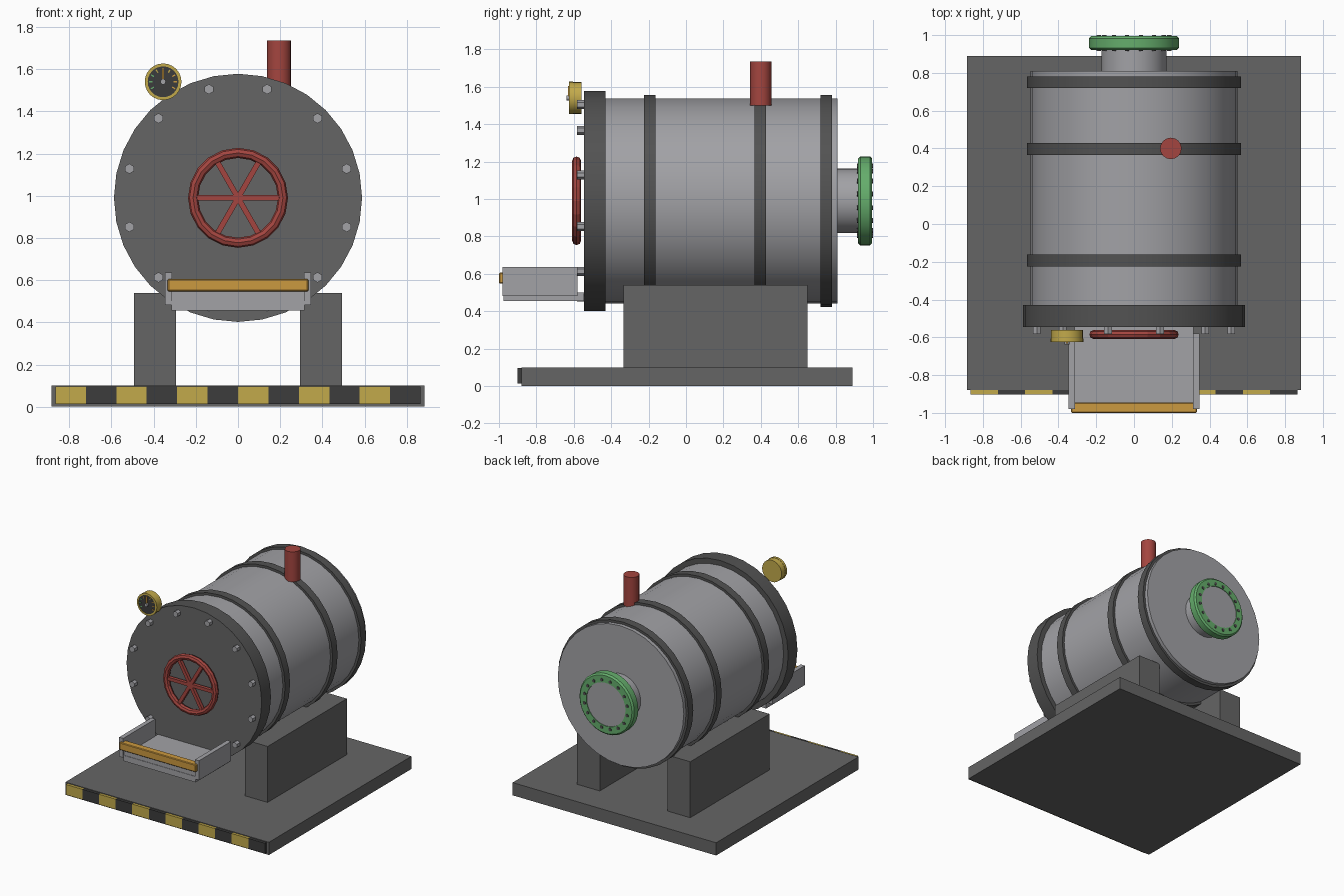
import bpy, bmesh, math
from mathutils import Matrix, Vector

cube = bpy.data.objects.get("Cube")
if cube:
    bpy.data.objects.remove(cube, do_unlink=True)


def material(name, r, g, b):
    m = bpy.data.materials.new(name)
    m.use_nodes = True
    m.diffuse_color = (r, g, b, 1)
    m.node_tree.nodes["Principled BSDF"].inputs["Base Color"].default_value = (r, g, b, 1)
    return m


steel = material("light steel", 0.36, 0.36, 0.38)
grey = material("dark grey", 0.13, 0.13, 0.13)
iron = material("band iron", 0.085, 0.085, 0.085)
black = material("black", 0.045, 0.045, 0.045)
yellow = material("yellow", 0.54, 0.40, 0.07)
orange = material("orange", 0.60, 0.32, 0.05)
red = material("red", 0.37, 0.06, 0.05)
green = material("green", 0.13, 0.42, 0.15)

AXIS = 0.99  # height of the drum axis


def finish(name, bm, mat, smooth=False):
    bmesh.ops.recalc_face_normals(bm, faces=bm.faces)
    mesh = bpy.data.meshes.new(name)
    bm.to_mesh(mesh)
    bm.free()
    mesh.materials.append(mat)
    ob = bpy.data.objects.new(name, mesh)
    bpy.context.collection.objects.link(ob)
    if smooth:
        bpy.ops.object.select_all(action='DESELECT')
        ob.select_set(True)
        bpy.context.view_layer.objects.active = ob
        bpy.ops.object.shade_smooth_by_angle(angle=math.radians(35))
    return ob


def box(name, mat, x, y, z, bevel=0):
    """Box from three (low, high) ranges."""
    bm = bmesh.new()
    size = [b - a for a, b in (x, y, z)]
    mid = [(a + b) / 2 for a, b in (x, y, z)]
    bmesh.ops.create_cube(bm, size=1, matrix=Matrix.Translation(mid) @ Matrix.Diagonal((*size, 1)))
    if bevel:
        bmesh.ops.bevel(bm, geom=bm.edges[:], offset=bevel, segments=1, affect='EDGES')
    return finish(name, bm, mat)


def lathe(name, mat, profile, x=0, z=AXIS, sides=32, smooth=True, closed=False):
    """Spin (radius, y) points about an axis that runs along y."""
    bm = bmesh.new()
    verts = [bm.verts.new((x, y, z + r)) for r, y in profile]
    pairs = list(zip(verts, verts[1:]))
    if closed:
        pairs.append((verts[-1], verts[0]))
    edges = [bm.edges.new(p) for p in pairs]
    bmesh.ops.spin(bm, geom=verts + edges, cent=(x, 0, z), axis=(0, 1, 0),
                   angle=math.tau, steps=sides)
    bmesh.ops.remove_doubles(bm, verts=bm.verts, dist=0.0002)
    return finish(name, bm, mat, smooth)


def disc(name, mat, r, y0, y1, **kw):
    return lathe(name, mat, [(0, y0), (r, y0), (r, y1), (0, y1)], **kw)


def ring(name, mat, r0, r1, y0, y1, chamfer=0, **kw):
    c = chamfer
    pts = [(r0, y0), (r1 - c, y0), (r1, y0 + c), (r1, y1 - c), (r1 - c, y1), (r0, y1)]
    if not c:
        pts = [pts[0], pts[1], pts[3], pts[5]]
    return lathe(name, mat, pts, closed=True, **kw)


def bar(name, mat, centre, angle, length, width, y0, y1):
    """Bar in the xz plane, turned clockwise from upright."""
    ob = box(name, mat, (-width / 2, width / 2), (y0, y1), (-length / 2, length / 2))
    ob.data.transform(Matrix.Translation((centre[0], 0, centre[1])) @ Matrix.Rotation(angle, 4, 'Y'))
    return ob


# Base with hazard stripes along the front edge
box("base_plate", grey, (-0.885, 0.885), (-0.88, 0.89), (0, 0.10))
step = 1.73 / 12
for i in range(12):
    x0 = -0.865 + i * step
    box(f"hazard_block_{i + 1}", black if i % 2 else yellow,
        (x0, x0 + step), (-0.902, -0.88), (0.014, 0.095))

# Saddle supports
for side, s in (("left", 1), ("right", -1)):
    box(f"{side}_support", grey, sorted((0.295 * s, 0.492 * s)), (-0.335, 0.65), (0.10, 0.54))

# Drum, bands and front door
disc("drum", steel, 0.548, -0.44, 0.81)
for i, y in enumerate((-0.193, 0.397, 0.75)):
    ring(f"band_{i + 1}", iron, 0.53, 0.567, y - 0.031, y + 0.031)
door = disc("front_door", iron, 0.588, -0.545, -0.43)
door.data.materials.append(grey)
for f in door.data.polygons:
    if f.normal.y < -0.9:
        f.material_index = 1
for i in range(12):
    a = math.radians(15 + 30 * i)
    disc(f"door_bolt_{i + 1}", steel, 0.024, -0.582, -0.54, x=0.533 * math.sin(a),
         z=AXIS + 0.533 * math.cos(a), sides=6, smooth=False)

# Hand wheel
minor = [(0.213 + 0.024 * math.cos(math.tau * k / 8), -0.585 + 0.024 * math.sin(math.tau * k / 8))
         for k in range(8)]
lathe("wheel_rim", red, minor, sides=20, closed=True, smooth=False)
for i in range(3):
    bar(f"wheel_spoke_{i + 1}", red, (0, AXIS), math.radians(30 + 60 * i), 0.40, 0.026, -0.598, -0.572)

# Chimney
bm = bmesh.new()
bmesh.ops.create_cone(bm, cap_ends=True, segments=16, radius1=0.057, radius2=0.057, depth=0.235,
                      matrix=Matrix.Translation((0.195, 0.40, 1.618)))
finish("chimney", bm, red, True)

# Pressure gauge
gx, gz = -0.355, 1.54
disc("gauge_case", yellow, 0.085, -0.618, -0.56, x=gx, z=gz, sides=24)
ring("gauge_bezel", yellow, 0.073, 0.087, -0.625, -0.605, x=gx, z=gz, sides=24)
disc("gauge_face", black, 0.074, -0.622, -0.612, x=gx, z=gz, sides=24)
for i in range(9):
    a = math.radians(-120 + 30 * i)
    mat = green if i < 3 else yellow if i < 6 else orange
    p = (gx + 0.058 * math.sin(a), gz + 0.058 * math.cos(a))
    bar(f"gauge_tick_{i + 1}", mat, p, a, 0.016, 0.006, -0.626, -0.62)
bar("gauge_needle", orange, (gx, gz + 0.032), 0, 0.064, 0.01, -0.632, -0.625)
disc("gauge_hub", steel, 0.013, -0.638, -0.62, x=gx, z=gz, sides=12)

# Tray under the door, with its handle bar
box("tray_floor", steel, (-0.315, 0.315), (-0.975, -0.545), (0.455, 0.50))
box("tray_lip", steel, (-0.315, 0.315), (-0.972, -0.945), (0.49, 0.55))
for side, s in (("left", 1), ("right", -1)):
    box(f"tray_{side}_wall", steel, sorted((0.312 * s, 0.347 * s)), (-0.98, -0.58), (0.482, 0.635))
box("tray_handle", orange, (-0.333, 0.333), (-1.0, -0.945), (0.547, 0.606), bevel=0.005)

# Rear outlet pipe and its coloured collar
disc("outlet_pipe", steel, 0.173, 0.80, 0.93)
ring("outlet_collar", green, 0.17, 0.238, 0.92, 0.995, chamfer=0.012)
disc("outlet_cap", steel, 0.178, 0.92, 0.99)
for i in range(16):
    a = math.tau * (i + 0.5) / 16
    disc(f"collar_bolt_{i + 1}", iron, 0.013, 0.915, 1.0, x=0.19 * math.sin(a),
         z=AXIS + 0.19 * math.cos(a), sides=6, smooth=False)
